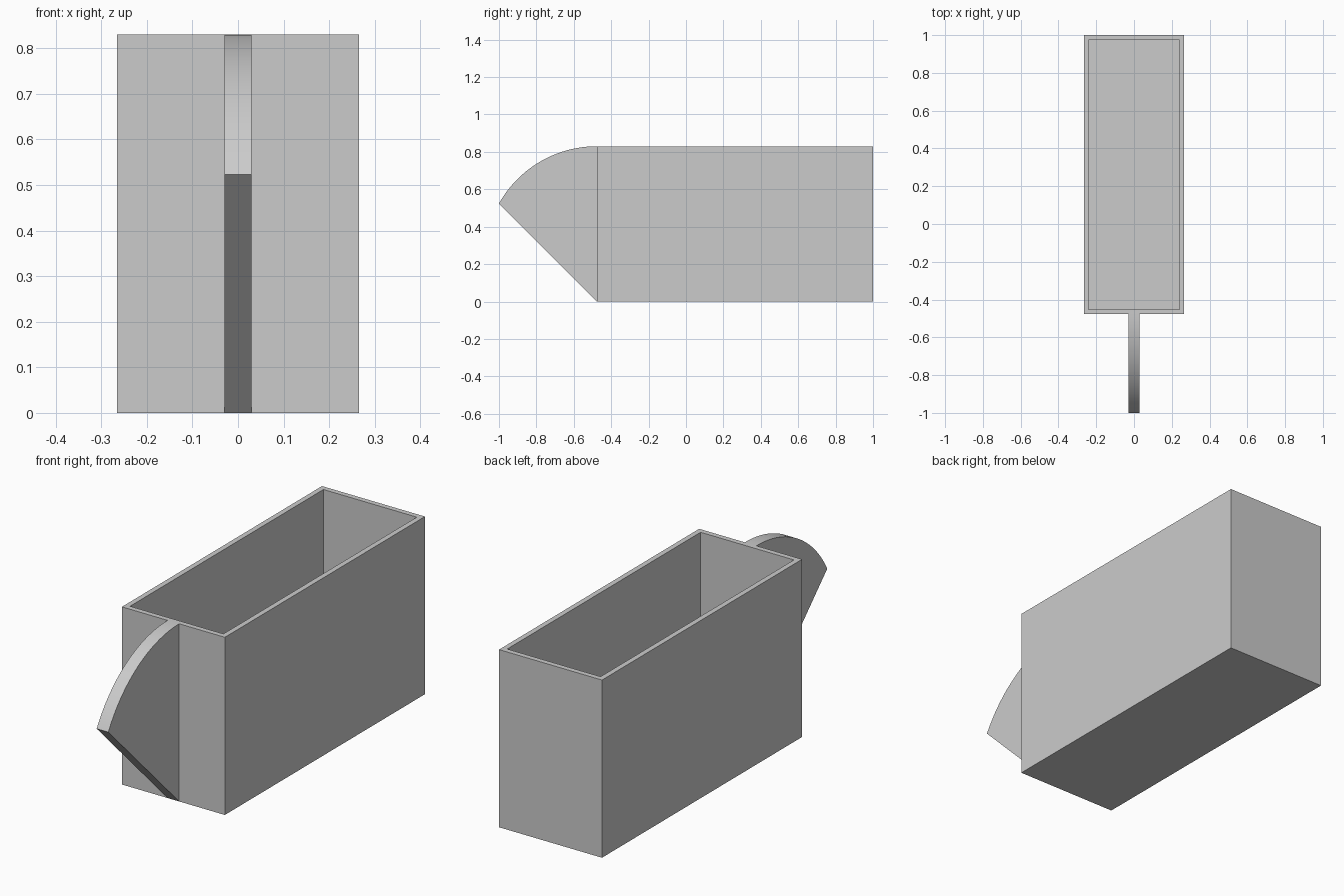
import bpy, bmesh
from math import sin, cos, radians

cube = bpy.data.objects.get("Cube")
if cube:
    bpy.data.objects.remove(cube, do_unlink=True)

grey = bpy.data.materials.new("light_grey")
grey.use_nodes = True
colour = (0.6, 0.6, 0.6, 1)
grey.diffuse_color = colour
grey.node_tree.nodes["Principled BSDF"].inputs["Base Color"].default_value = colour

HALF_W, FRONT, BACK, TOP = 0.266, -0.477, 1.0, 0.83
WALL = 0.035
FIN_HALF = 0.03


def finish(bm, name):
    bmesh.ops.recalc_face_normals(bm, faces=bm.faces[:])
    mesh = bpy.data.meshes.new(name)
    bm.to_mesh(mesh)
    bm.free()
    mesh.materials.append(grey)
    obj = bpy.data.objects.new(name, mesh)
    bpy.context.collection.objects.link(obj)
    return obj


# Open box: the top face is inset to make the rim, then pushed down to the floor
bm = bmesh.new()
bmesh.ops.create_cube(bm, size=1)
bmesh.ops.scale(bm, vec=(2 * HALF_W, BACK - FRONT, TOP), verts=bm.verts)
bmesh.ops.translate(bm, vec=(0, (BACK + FRONT) / 2, TOP / 2), verts=bm.verts)
rim = max(bm.faces, key=lambda f: f.calc_center_median().z)
bmesh.ops.inset_region(bm, faces=[rim], thickness=WALL)
well = bmesh.ops.extrude_discrete_faces(bm, faces=[rim])["faces"][0]
bmesh.ops.translate(bm, vec=(0, 0, WALL - TOP), verts=well.verts)
finish(bm, "open_box")

# Front fin: a rounded upper edge and a straight slanted lower edge
RADIUS, SWEEP, STEPS = 0.6, radians(60.7), 32
profile = [(FRONT, 0)]
for i in range(STEPS + 1):
    a = SWEEP * i / STEPS
    profile.append((FRONT - RADIUS * sin(a), TOP - RADIUS + RADIUS * cos(a)))

bm = bmesh.new()
side = bm.faces.new([bm.verts.new((-FIN_HALF, y, z)) for y, z in profile])
new = bmesh.ops.extrude_face_region(bm, geom=[side])["geom"]
bmesh.ops.translate(bm, vec=(2 * FIN_HALF, 0, 0),
                    verts=[v for v in new if isinstance(v, bmesh.types.BMVert)])
# Remove the hidden face that lies against the box
hidden = [f for f in bm.faces if all(abs(v.co.y - FRONT) < 1e-4 for v in f.verts)]
bmesh.ops.delete(bm, geom=hidden, context="FACES_ONLY")
fin = finish(bm, "front_fin")

bpy.ops.object.select_all(action="DESELECT")
fin.select_set(True)
bpy.context.view_layer.objects.active = fin
bpy.ops.object.shade_smooth_by_angle(angle=radians(30))
